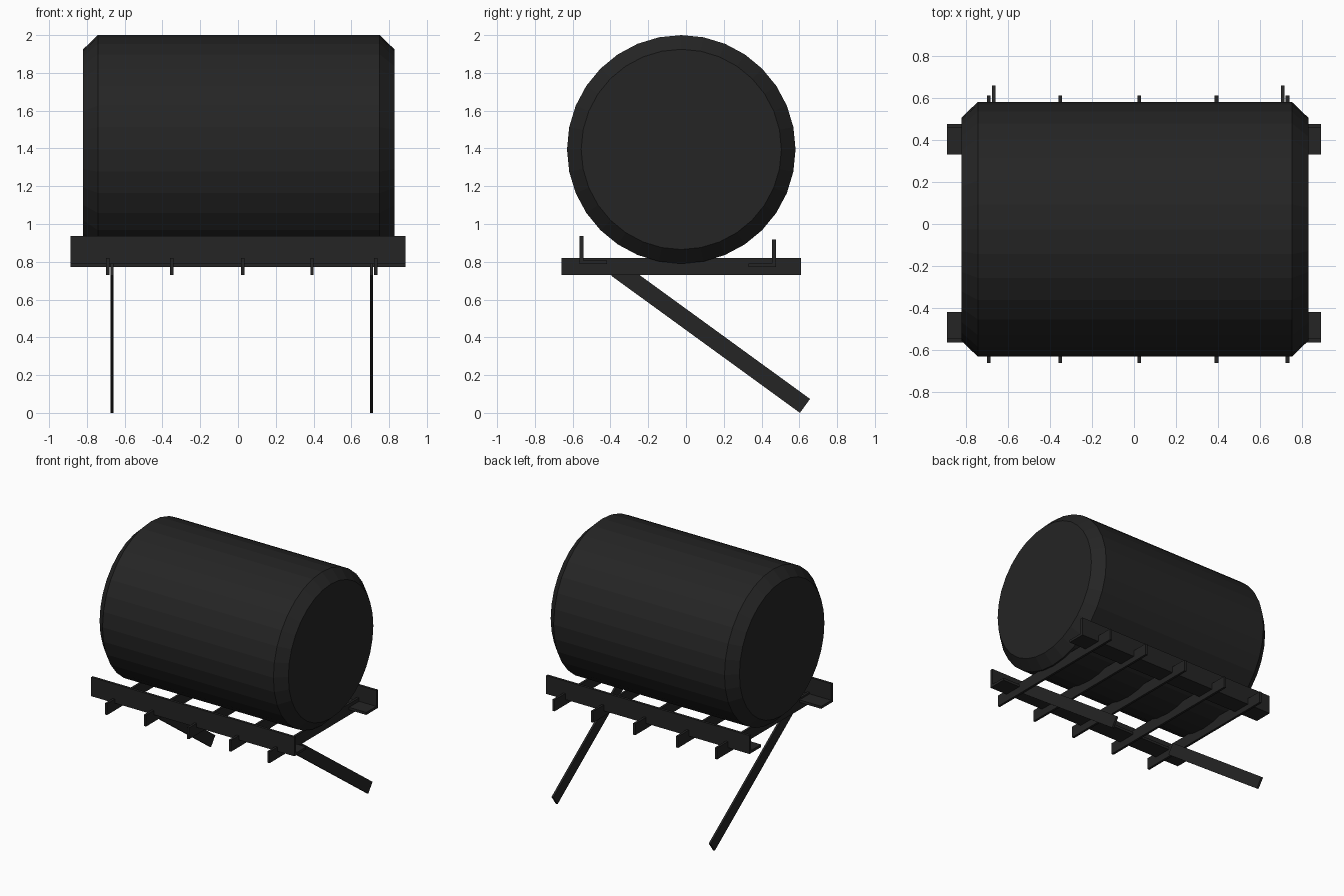
import bpy, bmesh, math
from mathutils import Vector

if "Cube" in bpy.data.objects:
    bpy.data.objects.remove(bpy.data.objects["Cube"])

black = bpy.data.materials.new("charcoal_black")
black.diffuse_color = (0.018, 0.018, 0.018, 1)
black.use_nodes = True
black.node_tree.nodes["Principled BSDF"].inputs["Base Color"].default_value = black.diffuse_color


def finish(name, bm):
    bmesh.ops.recalc_face_normals(bm, faces=bm.faces)
    me = bpy.data.meshes.new(name)
    bm.to_mesh(me)
    bm.free()
    me.materials.append(black)
    ob = bpy.data.objects.new(name, me)
    bpy.context.collection.objects.link(ob)
    return ob


def extrude_x(name, outline, x0, x1):
    """Extrude a closed (y, z) outline along x."""
    bm = bmesh.new()
    face = bm.faces.new([bm.verts.new((x0, y, z)) for y, z in outline])
    new = bmesh.ops.extrude_face_region(bm, geom=[face])["geom"]
    verts = [v for v in new if isinstance(v, bmesh.types.BMVert)]
    bmesh.ops.translate(bm, verts=verts, vec=(x1 - x0, 0, 0))
    return finish(name, bm)


# Tank: horizontal drum with chamfered ends
SIDES, CY, CZ = 32, -0.025, 1.395
bm = bmesh.new()
rings = []
for x, r in [(-0.82, 0.53), (-0.742, 0.605), (0.75, 0.605), (0.828, 0.53)]:
    rings.append([bm.verts.new((x, CY + r * math.sin(2 * math.pi * i / SIDES),
                                CZ + r * math.cos(2 * math.pi * i / SIDES)))
                  for i in range(SIDES)])
for a, b in zip(rings, rings[1:]):
    for i in range(SIDES):
        j = (i + 1) % SIDES
        bm.faces.new((a[i], a[j], b[j], b[i]))
bm.faces.new(rings[0])
bm.faces.new(rings[-1])
finish("tank", bm)


# Angle-iron rails: upright outer plate and inward flange
def rail(name, y, z0, z1, inward):
    t, w = 0.02, 0.145
    extrude_x(name, [(y, z0), (y + inward * w, z0), (y + inward * w, z0 + t),
                     (y + inward * t, z0 + t), (y + inward * t, z1), (y, z1)],
              -0.888, 0.888)


rail("front_rail", -0.563, 0.787, 0.937, 1)
rail("back_rail", 0.476, 0.772, 0.917, -1)

# Cross joists under the tank
for i, x in enumerate((-0.69, -0.35, 0.025, 0.392, 0.729)):
    extrude_x(f"joist_{i + 1}", [(-0.66, 0.73), (0.61, 0.73), (0.61, 0.82), (-0.66, 0.82)],
              x - 0.009, x + 0.009)

# Slanted legs with square-cut ends
top, foot = Vector((-0.369, 0.763)), Vector((0.63, 0.037))
d = (foot - top).normalized()
n = Vector((-d.y, d.x)) * 0.0455
for side, x in (("left", -0.666), ("right", 0.707)):
    extrude_x(side + "_leg", [tuple(p) for p in (top - n, foot - n, foot + n, top + n)],
              x - 0.008, x + 0.008)
